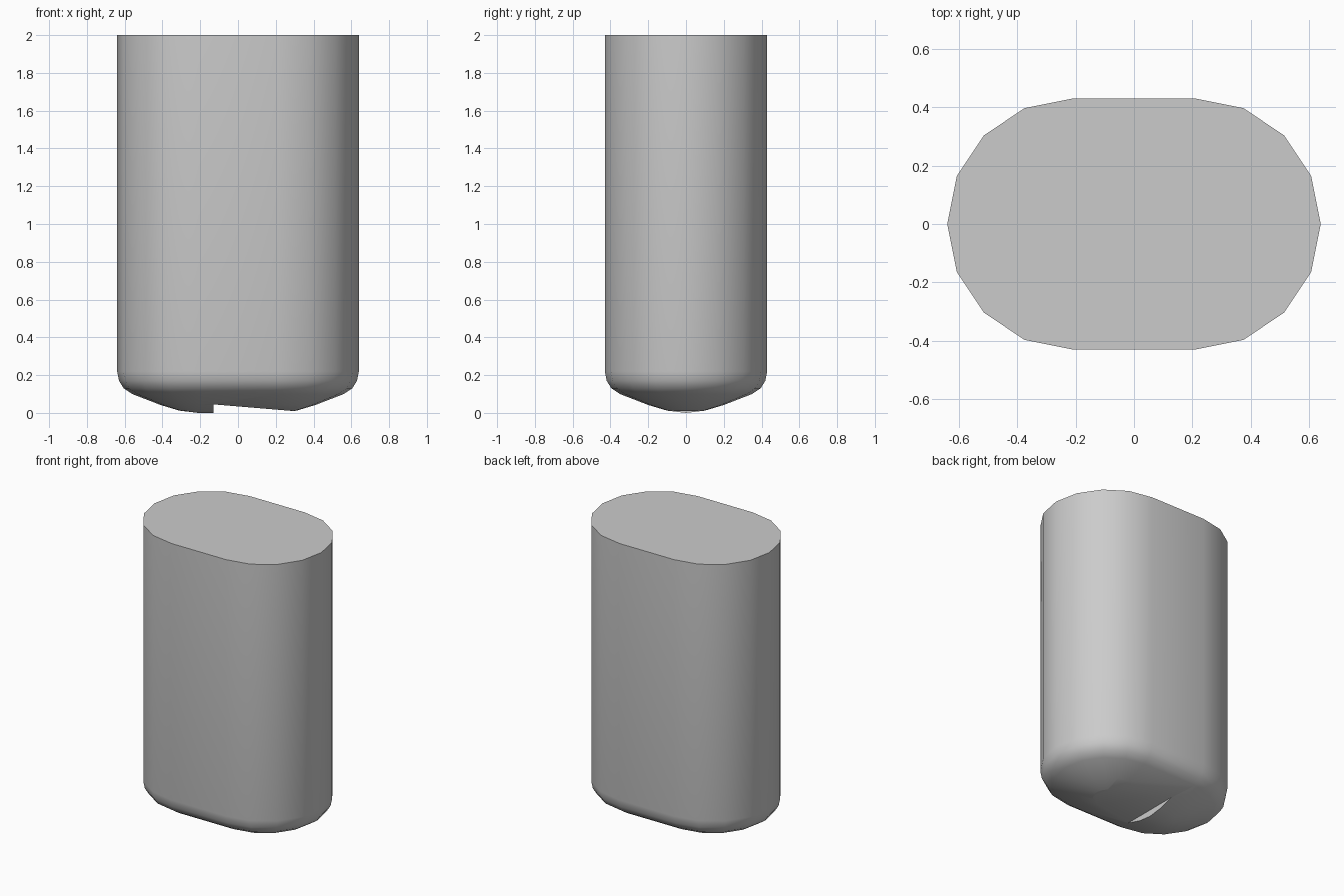
import bpy, bmesh, math

if "Cube" in bpy.data.objects:
    bpy.data.objects.remove(bpy.data.objects["Cube"])

HALF = 0.21    # half length of the straight sides
STEPS = 8      # segments per rounded end


def ring(bm, r, z):
    pts = []
    for side, start in ((1, -90), (-1, 90)):
        for i in range(STEPS + 1):
            a = math.radians(start + 180 * i / STEPS)
            pts.append((side * HALF + r * math.cos(a), r * math.sin(a), z))
    return [bm.verts.new(p) for p in pts]


def finish(bm, name):
    bmesh.ops.remove_doubles(bm, verts=bm.verts, dist=1e-4)
    bmesh.ops.recalc_face_normals(bm, faces=bm.faces)
    me = bpy.data.meshes.new(name)
    bm.to_mesh(me)
    bm.free()
    ob = bpy.data.objects.new(name, me)
    bpy.context.collection.objects.link(ob)
    return ob


# Capsule body: flat top, straight walls, softly domed underside ending in a ridge
profile = [(0.43, 2.0), (0.43, 0.22), (0.42, 0.17), (0.395, 0.13),
           (0.35, 0.10), (0.20, 0.042), (0.10, 0.012), (0.0, 0.003)]
bm = bmesh.new()
rings = [ring(bm, r, z) for r, z in profile[:-1]]
n = len(rings[0])
bm.faces.new(rings[0])
last = [bm.verts.new((s * HALF, 0, 0.0)) for s in (1, -1)]
for a, b in zip(rings, rings[1:]):
    for i in range(n):
        j = (i + 1) % n
        bm.faces.new((a[i], a[j], b[j], b[i]))
# close the underside with two fans and two ridge quads
a = rings[-1]
for k in range(2):
    o = k * (STEPS + 1)
    for i in range(STEPS):
        bm.faces.new((a[o + i], a[o + i + 1], last[k]))
    bm.faces.new((a[o + STEPS], a[(o + STEPS + 1) % n], last[1 - k], last[k]))
body = finish(bm, "body")

# Wedge that cuts the sloping notch under the body
bm = bmesh.new()
wedge = [(-0.13, 0.045), (0.40, 0.001), (0.40, -0.1), (-0.13, -0.1)]
f = bm.faces.new([bm.verts.new((x, -0.5, z)) for x, z in wedge])
ext = bmesh.ops.extrude_face_region(bm, geom=[f])
bmesh.ops.translate(bm, vec=(0, 1, 0),
                    verts=[v for v in ext["geom"] if isinstance(v, bmesh.types.BMVert)])
cutter = finish(bm, "notch_cutter")
cutter.hide_render = True

mod = body.modifiers.new("notch", "BOOLEAN")
mod.operation = "DIFFERENCE"
mod.solver = "EXACT"
mod.object = cutter
bpy.context.view_layer.objects.active = body
body.select_set(True)
bpy.ops.object.modifier_apply(modifier=mod.name)
bpy.data.objects.remove(cutter)
bpy.ops.object.shade_smooth_by_angle(angle=math.radians(35))
